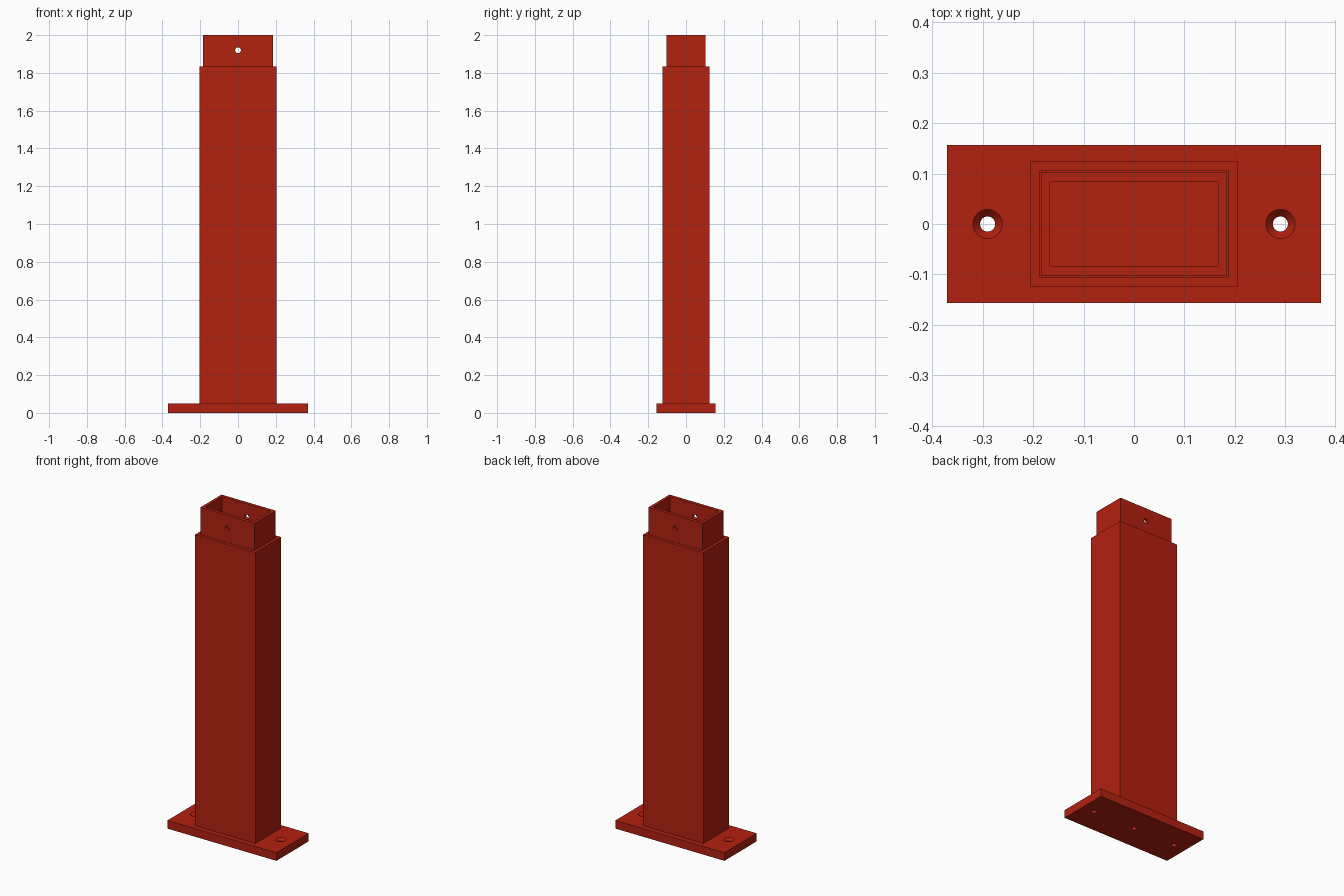
import bpy
import bmesh
import math

if "Cube" in bpy.data.objects:
    bpy.data.objects.remove(bpy.data.objects["Cube"], do_unlink=True)

red = bpy.data.materials.new("red paint")
red.use_nodes = True
colour = (0.45, 0.015, 0.005, 1.0)
red.diffuse_color = colour
red.node_tree.nodes["Principled BSDF"].inputs["Base Color"].default_value = colour


def make_object(name, bm):
    bmesh.ops.recalc_face_normals(bm, faces=bm.faces)
    mesh = bpy.data.meshes.new(name)
    bm.to_mesh(mesh)
    bm.free()
    obj = bpy.data.objects.new(name, mesh)
    bpy.context.collection.objects.link(obj)
    mesh.materials.append(red)
    return obj


def nested_box(name, loops):
    """Skin rectangles given as (half width, half depth, height), closing both ends."""
    bm = bmesh.new()
    rings = []
    for hx, hy, z in loops:
        corners = ((-hx, -hy), (hx, -hy), (hx, hy), (-hx, hy))
        rings.append([bm.verts.new((x, y, z)) for x, y in corners])
    for low, high in zip(rings, rings[1:]):
        for i in range(4):
            j = (i + 1) % 4
            bm.faces.new((low[i], low[j], high[j], high[i]))
    bm.faces.new(rings[0])
    bm.faces.new(rings[-1])
    return make_object(name, bm)


def lathe_cutter(name, profile, x, sides=32):
    """Solid of revolution about a vertical axis, from (radius, height) pairs."""
    bm = bmesh.new()
    rings = []
    for r, z in profile:
        angles = [math.tau * i / sides for i in range(sides)]
        rings.append([bm.verts.new((x + r * math.cos(a), r * math.sin(a), z)) for a in angles])
    for low, high in zip(rings, rings[1:]):
        for i in range(sides):
            j = (i + 1) % sides
            bm.faces.new((low[i], low[j], high[j], high[i]))
    bm.faces.new(rings[0])
    bm.faces.new(rings[-1])
    return make_object(name, bm)


def cut(target, cutters):
    bpy.context.view_layer.objects.active = target
    for cutter in cutters:
        mod = target.modifiers.new("hole", "BOOLEAN")
        mod.operation = "DIFFERENCE"
        mod.solver = "EXACT"
        mod.object = cutter
        bpy.ops.object.modifier_apply(modifier=mod.name)
        bpy.data.objects.remove(cutter, do_unlink=True)
    bpy.ops.object.select_all(action="DESELECT")
    target.select_set(True)
    bpy.ops.object.shade_smooth_by_angle(angle=math.radians(30))


PLATE_TOP = 0.05
SHOULDER = 1.835
TOP = 2.0
HOLE = 0.015

# Base plate with two countersunk fixing holes and a plain centre hole
base_plate = nested_box("base_plate", [(0.37, 0.156, 0), (0.37, 0.156, PLATE_TOP)])
countersink = [(HOLE, -0.02), (HOLE, 0.034), (0.029, PLATE_TOP), (0.029, 0.08)]
straight = [(HOLE, -0.02), (HOLE, 0.08)]
cut(base_plate, [lathe_cutter("left_hole", countersink, 0.29),
                 lathe_cutter("right_hole", countersink, -0.29),
                 lathe_cutter("centre_hole", straight, 0)])

# Outer sleeve, with a hairline gap around the inner tube
nested_box("outer_sleeve", [
    (0.205, 0.125, PLATE_TOP), (0.205, 0.125, SHOULDER),
    (0.1865, 0.1055, SHOULDER), (0.1865, 0.1055, PLATE_TOP + 0.01)])

# Inner tube, open at the top and closed at the bottom
inner_tube = nested_box("inner_tube", [
    (0.184, 0.103, PLATE_TOP), (0.184, 0.103, TOP),
    (0.166, 0.083, TOP), (0.166, 0.083, PLATE_TOP + 0.02)])

# Pin hole running front to back through the top of the inner tube
pin = lathe_cutter("pin_hole", [(HOLE, -0.2), (HOLE, 0.2)], 0)
pin.rotation_euler.x = math.pi / 2
pin.location.z = 1.92
cut(inner_tube, [pin])
